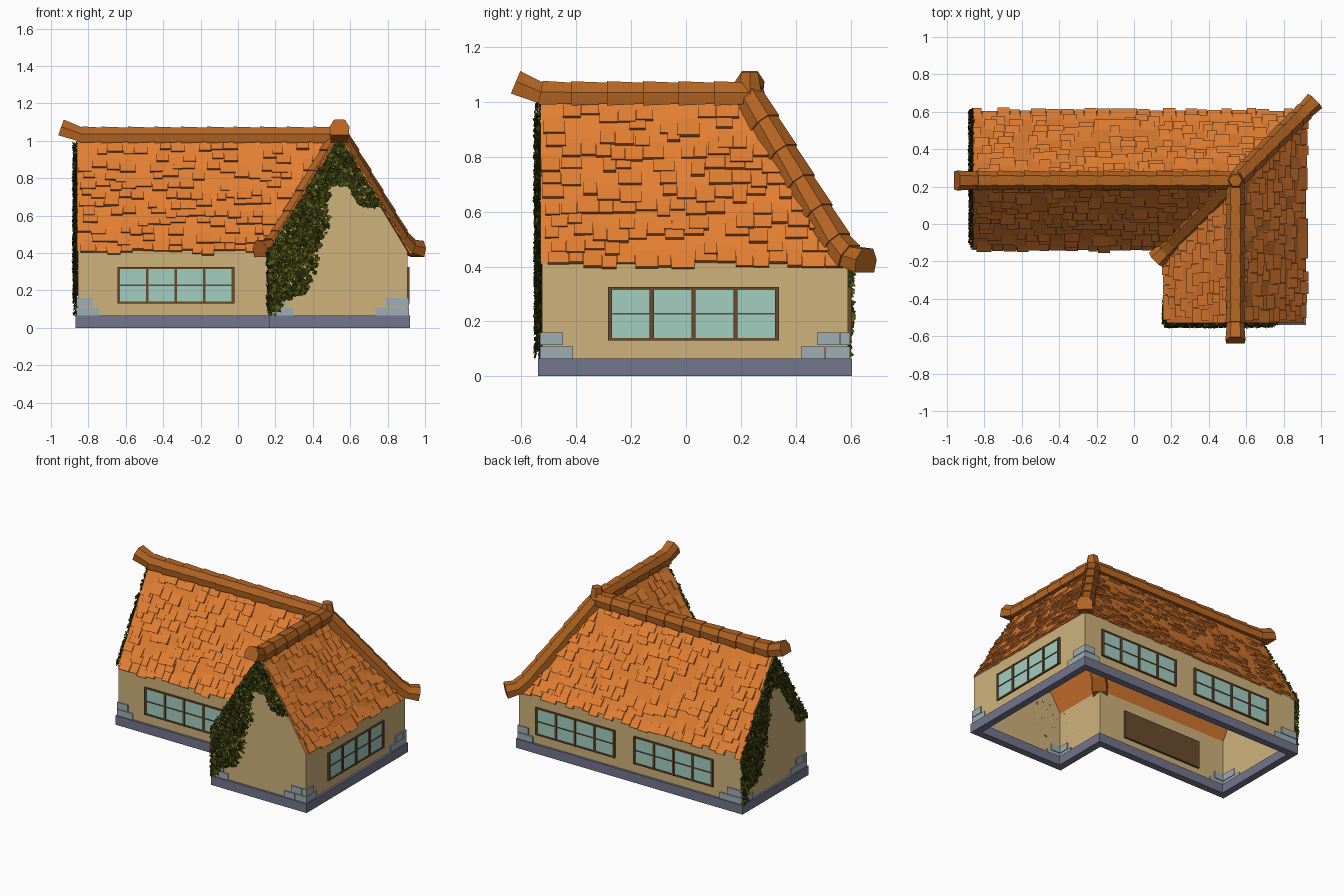
import bpy, bmesh, math, random
from mathutils import Matrix, Vector

if "Cube" in bpy.data.objects:
    bpy.data.objects.remove(bpy.data.objects["Cube"])

random.seed(4)
COLOURS = {
    "roof orange": (0.76, 0.21, 0.032), "ridge brown": (0.46, 0.13, 0.016),
    "plaster": (0.63, 0.45, 0.205), "slate stone": (0.17, 0.182, 0.27),
    "pale stone": (0.34, 0.42, 0.46), "glass": (0.36, 0.62, 0.53),
    "frame brown": (0.14, 0.07, 0.026), "door wood": (0.20, 0.11, 0.042),
    "ivy dark": (0.035, 0.042, 0.004), "ivy light": (0.095, 0.105, 0.008),
}
MATS = list(COLOURS)
parts = {}


def add(name, verts, faces, mat):
    """Collect geometry for a named part."""
    v, f, m = parts.setdefault(name, ([], [], []))
    n = len(v)
    v += [tuple(p) for p in verts]
    f += [[i + n for i in face] for face in faces]
    m += [MATS.index(mat)] * len(faces)


def loft(name, a, b, mat):
    """Closed solid between two equal outlines."""
    n = len(a)
    faces = [[i, (i + 1) % n, n + (i + 1) % n, n + i] for i in range(n)]
    add(name, list(a) + list(b), faces + [list(range(n))[::-1], list(range(n, 2 * n))], mat)


def prism(name, mat, M, outline, d0, d1):
    """Outline (u, z) on a facade pushed from depth d0 to d1 outward."""
    loft(name, [M @ Vector((u, -d0, z)) for u, z in outline],
         [M @ Vector((u, -d1, z)) for u, z in outline], mat)


def box(name, mat, M, u0, u1, z0, z1, d0, d1):
    prism(name, mat, M, [(u0, z0), (u1, z0), (u1, z1), (u0, z1)], d0, d1)


def facade(x, y, deg):
    return Matrix.Translation((x, y, 0)) @ Matrix.Rotation(math.radians(deg), 4, 'Z')


def plan(d):
    """L-shaped footprint inset by d."""
    return [(-.87 + d, -.14 + d), (.165 + d, -.14 + d), (.165 + d, -.54 + d),
            (.92 - d, -.54 + d), (.92 - d, .605 - d), (-.87 + d, .605 - d)]


CX, CY, EAVE, TOP = .5425, .2325, .41, 1.02
FRONT_GABLE = facade(CX, -.525, 0)
LEFT_GABLE = facade(-.855, CY, -90)
FRONT = facade(0, -.125, 0)
BACK = facade(0, .59, 180)
RIGHT = facade(.905, 0, 90)
INNER = facade(.18, -.325, -90)

# Plinth ring
o, n = plan(0), plan(.05)
rings = [[(x, y, z) for x, y in p] for p, z in ((o, 0), (o, .065), (n, .065), (n, 0))]
add("plinth", sum(rings, []), [[r * 6 + i, r * 6 + (i + 1) % 6, (r + 1) % 4 * 6 + (i + 1) % 6,
                               (r + 1) % 4 * 6 + i] for r in range(4) for i in range(6)], "slate stone")

# Plaster walls and two gables
w = plan(.015)
for i in range(6):
    (ax, ay), (bx, by) = w[i], w[(i + 1) % 6]
    add("walls", [(ax, ay, .06), (bx, by, .06), (bx, by, EAVE), (ax, ay, EAVE)], [[0, 1, 2, 3]], "plaster")
for M, h in ((FRONT_GABLE, .3625), (LEFT_GABLE, .3575)):
    add("walls", [M @ Vector(p) for p in ((-h, 0, EAVE), (h, 0, EAVE), (0, 0, TOP - .01))], [[0, 1, 2]], "plaster")

# Roof slopes with scattered wedge tiles
c = [Vector((x, y, EAVE)) for x, y in plan(.01)]
peak, left_end, front_end = Vector((CX, CY, TOP)), Vector((-.86, CY, TOP)), Vector((CX, -.53, TOP))
for e0, e1, r1, r0 in ((c[4], c[5], left_end, peak), (c[0], c[1], peak, left_end),
                       (c[3], c[4], peak, front_end), (c[1], c[2], front_end, peak)):
    add("roof", [e0, e1, r1, r0], [[0, 1, 2, 3]], "roof orange")
    along = (e1 - e0).normalized()
    normal = along.cross(r0 - e0).normalized()
    up = normal.cross(along)
    slope = (r0 - e0).dot(up)
    for row in range(12):
        s = row / 12.5
        a0, a1 = e0.lerp(r0, s), e1.lerp(r1, s)
        length, t = (a1 - a0).length, random.uniform(0, .04)
        while t < length - .04:
            wd = min(random.uniform(.045, .085), length - t)
            if row == 0 or random.random() < .62:
                low = a0 + along * t + up * random.uniform(-.03, .008)
                high = low + up * slope * .11
                lift = normal * random.uniform(.009, .018)
                side = along * wd
                loft("roof_tiles", [low, low + lift, high], [low + side, low + lift + side, high + side],
                     "roof orange")
            t += wd + .002

# Ridge, hip and valley caps with flared ends
SECTION = [(-.046, -.045), (-.05, 0), (-.026, .038), (.026, .038), (.05, 0), (.046, -.045)]


def ridge(points):
    pts = [Vector(p) for p in points]
    frames = []
    for i, p in enumerate(pts):
        t = (pts[min(i + 1, len(pts) - 1)] - pts[max(i - 1, 0)]).normalized()
        side = t.cross(Vector((0, 0, 1))).normalized()
        frames.append((p, side, side.cross(t)))
    for i in range(len(pts) - 1):
        loft("ridge_caps", *[[p + s * a * k + u * b * k for a, b in SECTION]
                             for (p, s, u), k in ((frames[i], .93), (frames[i + 1], 1.07))], "ridge brown")


RZ = 1.035
ridge([(CX - .1414 * i, CY, RZ) for i in range(10)] + [(-.84, CY, RZ + .002), (-.945, CY, 1.075)])
ridge([(CX, CY - .13 * i, RZ) for i in range(6)] + [(CX, -.53, RZ + .002), (CX, -.62, 1.075)])
run = [(.065 * i, RZ - .065 * i * 1.67) for i in range(6)] + [(.37, .44), (.425, .425)]
for sgn in (1, -1):
    ridge([(CX + sgn * t, CY + sgn * t, z) for t, z in run])
hexa = [(math.cos(k * math.pi / 3), math.sin(k * math.pi / 3)) for k in range(6)]
loft("ridge_knob", [(CX + .055 * a, CY + .055 * b, 1.0) for a, b in hexa],
     [(CX + .035 * a, CY + .035 * b, 1.108) for a, b in hexa], "ridge brown")


# Wide windows
def window(M, u0):
    u1, z0, z1 = u0 + .625, .13, .325
    box("window_frames", "frame brown", M, u0, u1, z0, z1, -.015, .003)
    box("window_glass", "glass", M, u0 + .01, u1 - .01, z0 + .01, z1 - .01, .003, .006)
    for k in range(5):
        u = u0 + .0075 + k * .1525
        box("window_frames", "frame brown", M, u - .0075, u + .0075, z0, z1, .003, .013)
    for z, h in ((z0 + .005, .005), (.2275, .003), (z1 - .005, .005)):
        box("window_frames", "frame brown", M, u0, u1, z - h, z + h, .003, .011)


for M, u in ((FRONT, -.645), (RIGHT, -.285), (BACK, -.77), (BACK, .005)):
    window(M, u)


# Door, stone arch, steps and round window on each gable
def entrance(M):
    uc, zc, ri, ro = .03, .28, .077, .122
    for k in range(5):
        a = uc - .075 + k * .03
        h = zc + math.sqrt(.08 ** 2 - (abs(k - 2) * .03) ** 2)
        box("doors", "door wood" if k % 2 else "frame brown", M, a + .001, a + .029, .06, h, -.01, .006 + .003 * (k % 2))
    for s in (-1, 1):
        for k, (z0, z1) in enumerate(((.06, .135), (.137, .205), (.207, .279))):
            a, b = sorted((uc + s * ri, uc + s * (ro - .006 * (k % 2))))
            box("door_arch", "pale stone" if k == 2 else "slate stone", M, a, b, z0, z1, -.015, .026)
    for k in range(7):
        a0, a1 = [math.pi * (k + e) / 7 for e in (.02, .98)]
        r = ro + .006 * (k % 2)
        prism("door_arch", "pale stone" if k in (1, 4, 6) else "slate stone", M,
              [(uc + q * math.cos(a), zc + q * math.sin(a)) for q, a in ((ri, a0), (r, a0), (r, a1), (ri, a1))],
              -.015, .028)
    for z0, z1, d in ((0, .035, .148), (.035, .054, .105), (.054, .067, .06)):
        box("steps", "slate stone", M, uc - .17, uc + .17, z0, z1, .015, d)
    for mat, r, d in (("frame brown", .075, .014), ("glass", .058, .018)):
        prism("round_windows", mat, M, [(.012 + r * math.cos((k + .5) * math.pi / 4),
                                        .655 + r * math.sin((k + .5) * math.pi / 4)) for k in range(8)], -.008, d)


# Corner stones: two courses, long or short
def corner(M, u, s, long):
    for z0, z1, cuts in ((.065, .109, (-.008, .085, .172) if long else (-.008, .115)),
                         (.113, .16, (-.008, .03, .115) if long else (-.008, .078))):
        for p, q in zip(cuts, cuts[1:]):
            a, b = sorted((u + s * p, u + s * (q - .002)))
            box("corner_stones", "pale stone", M, a, b, z0, z1, -.006, .008)


for M, u, s, long in ((FRONT_GABLE, -.3625, 1, 0), (FRONT_GABLE, .3625, -1, 1), (LEFT_GABLE, -.3575, 1, 0),
                      (LEFT_GABLE, .3575, -1, 1), (FRONT, -.855, 1, 0), (RIGHT, -.525, 1, 0),
                      (RIGHT, .59, -1, 1), (BACK, -.905, 1, 0), (BACK, .855, -1, 1), (INNER, .2, -1, 0)):
    corner(M, u, s, long)


# Ivy leaves
def leaf(M, u, z):
    ctr = Vector((u, -random.uniform(.004, .026), z))
    a = random.uniform(0, 2 * math.pi)
    L, tilt = random.uniform(.011, .018), random.uniform(-.6, .6)
    t = Vector((math.cos(a), tilt, math.sin(a))) * L
    s = Vector((-math.sin(a), random.uniform(-.5, .5), math.cos(a))) * L * .75
    add("ivy", [M @ p for p in (ctr - t, ctr + s, ctr + t, ctr - s)], [[0, 1, 2, 3]],
        random.choice(("ivy dark", "ivy dark", "ivy light")))


LIMIT = [(.06, -.33), (.14, -.3), (.2, -.17), (.35, -.13), (.45, -.11), (.55, -.075), (.76, -.05)]


def overgrown(u, z, low):
    e = .375 * min(1, (1.01 - z) / .6)
    if abs(u) > e or math.hypot(u - .012, z - .655) < .08:
        return False
    if z > .76 or (z > low and u > e - .11):
        return True
    for (z0, l0), (z1, l1) in zip(LIMIT, LIMIT[1:]):
        if z0 <= z <= z1:
            return u < l0 + (l1 - l0) * (z - z0) / (z1 - z0) + random.uniform(-.04, .02)
    return False


for M, low in ((FRONT_GABLE, .65), (LEFT_GABLE, .42)):
    for _ in range(9000):
        u, z = random.uniform(-.39, .39), random.uniform(.07, 1.0)
        if overgrown(u, z, low):
            leaf(M, u, z)
for _ in range(300):
    leaf(INNER, .205 - .14 * random.random() ** 1.5, random.uniform(.08, .4))

# Turn the collected parts into objects
materials = []
for name, rgb in COLOURS.items():
    m = bpy.data.materials.new(name)
    m.diffuse_color = (*rgb, 1)
    m.use_nodes = True
    m.node_tree.nodes["Principled BSDF"].inputs["Base Color"].default_value = m.diffuse_color
    materials.append(m)
for name, (v, f, idx) in parts.items():
    mesh = bpy.data.meshes.new(name)
    mesh.from_pydata(v, [], f)
    used = sorted(set(idx))
    for k in used:
        mesh.materials.append(materials[k])
    for poly, k in zip(mesh.polygons, idx):
        poly.material_index = used.index(k)
    if name not in ("walls", "roof", "ivy"):
        bm = bmesh.new()
        bm.from_mesh(mesh)
        bmesh.ops.recalc_face_normals(bm, faces=bm.faces)
        bm.to_mesh(mesh)
        bm.free()
    bpy.context.collection.objects.link(bpy.data.objects.new(name, mesh))
